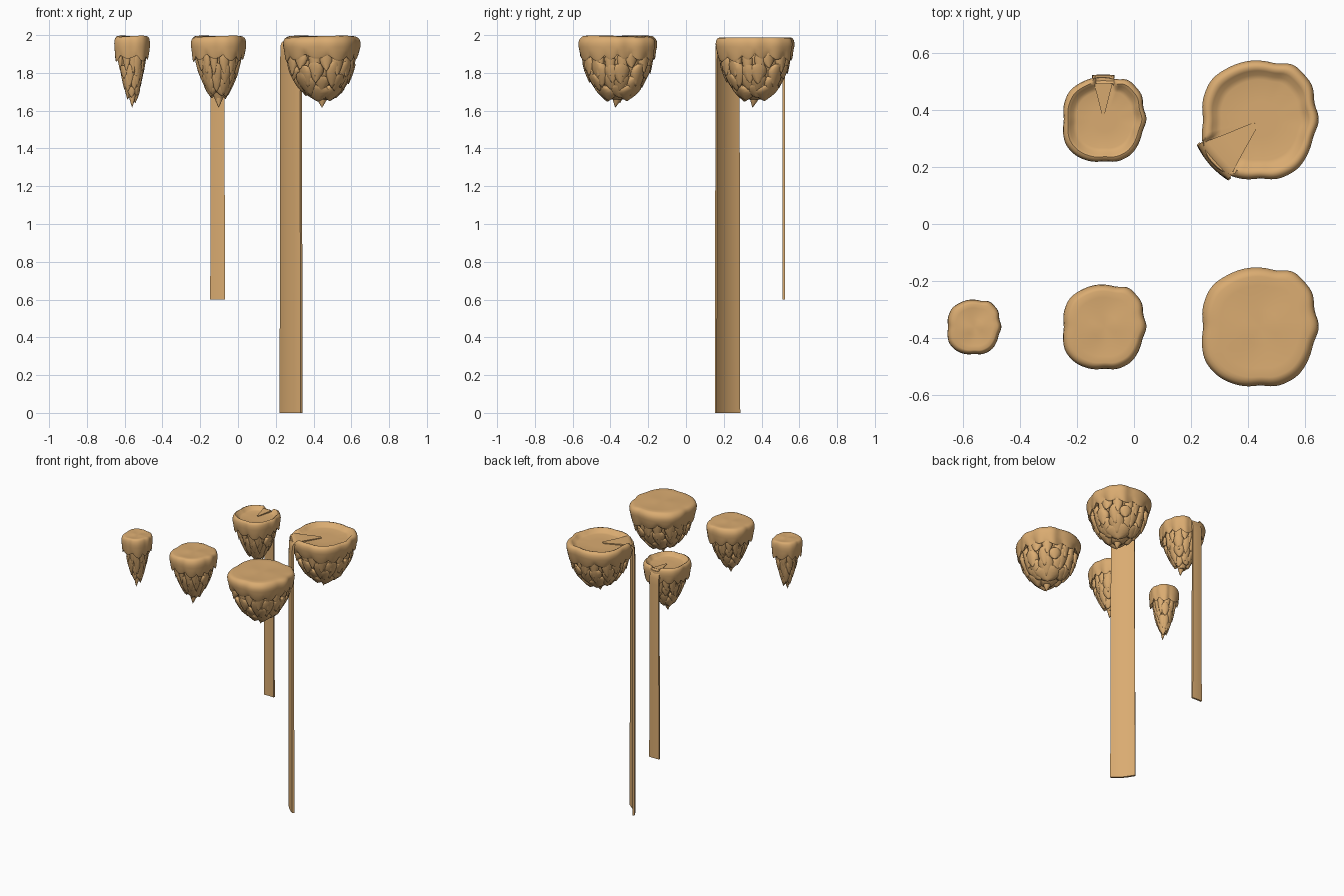
import bpy, bmesh, math, random
from mathutils import Vector

if "Cube" in bpy.data.objects:
    bpy.data.objects.remove(bpy.data.objects["Cube"])

TAN = bpy.data.materials.new("tan")
TAN.diffuse_color = (0.70, 0.41, 0.165, 1)
TAN.use_nodes = True
TAN.node_tree.nodes["Principled BSDF"].inputs["Base Color"].default_value = TAN.diffuse_color
TAU = 2 * math.pi
N = 112

# plan outline of the largest island, relative to its centre
OUT = [(.205, 0), (.185, .06), (.182, .12), (.155, .155), (.11, .198), (.06, .194), (-.04, .207), (-.115, .182),
       (-.172, .142), (-.204, .06), (-.199, 0), (-.205, -.065), (-.194, -.12), (-.145, -.175), (-.055, -.207),
       (0, -.202), (.055, -.207), (.13, -.17), (.166, -.115), (.183, -.055)]
POL = [(math.atan2(y, x) % TAU, math.hypot(x, y) / .205) for x, y in OUT]
POL.append((TAU, POL[0][1]))


def lerp(table, v):
    for (a, p), (b, q) in zip(table, table[1:]):
        if a <= v <= b:
            return p + (q - p) * (v - a) / (b - a)
    return table[0][1] if v < table[0][0] else table[-1][1]


def outline(a):
    # lightly smoothed polar radius
    return sum(lerp(POL, (a + d) % TAU) for d in (-.09, -.045, 0, .045, .09)) / 5


def finish(name, bm, angle=50):
    bmesh.ops.recalc_face_normals(bm, faces=bm.faces)
    me = bpy.data.meshes.new(name)
    bm.to_mesh(me)
    bm.free()
    ob = bpy.data.objects.new(name, me)
    bpy.context.collection.objects.link(ob)
    me.materials.append(TAN)
    bpy.ops.object.select_all(action='DESELECT')
    ob.select_set(True)
    bpy.context.view_layer.objects.active = ob
    bpy.ops.object.shade_smooth_by_angle(angle=math.radians(angle))
    return ob


def skin(bm, rings):
    # bridge closed rings of points and cap both ends
    vs = [[bm.verts.new(p) for p in r] for r in rings]
    n = len(vs[0])
    for r, s in zip(vs, vs[1:]):
        for i in range(n):
            bm.faces.new((r[i], r[(i + 1) % n], s[(i + 1) % n], s[i]))
    for r in (vs[0], vs[-1]):
        c = bm.verts.new(sum((v.co for v in r), Vector()) / n)
        for i in range(n):
            bm.faces.new((r[i], r[(i + 1) % n], c))


def cap(name, cx, cy, R, pool, spout, half):
    # rounded turf slab with a scalloped hanging edge
    if pool:
        prof = [(.3, 1.962), (.68, 1.962), (.76, 1.966), (.83, 1.982), (.89, 1.988)]
    else:
        prof = [(.3, 1.993), (.7, 1.994), (.85, 1.994), (.9, 1.991)]
    prof += [(.95, 1.984), (.985, 1.972), (1, 1.957), (.995, 1.938), (.975, 1.92)]
    lobes = 9 if R < .12 else 13
    rings = []
    for k, (f, z) in enumerate(prof + [(.95, 0), (.92, 0), (.6, 1.92)]):
        ring = []
        for i in range(N):
            a = TAU * i / N
            low = 1.893 - .026 * abs(math.sin(lobes * a / 2 + .8 * math.sin(2 * a))) + .009 * math.sin(3 * a + 1)
            zz = z or (low + .012 if f > .94 else low)
            rr = R * f * (1 + (outline(a) - 1) * min(1, f))
            if z > 1.95 and f > .7 and pool:
                # spillway cut through the rim
                d = abs((a - spout + math.pi) % TAU - math.pi) * rr
                zz = min(zz, 1.962 + max(0, d - half * .85) * 2.5)
            if not pool and f < .95:
                zz += .003 * math.sin(2 * a + 4 * f)
            ring.append((cx + rr * math.cos(a), cy + rr * math.sin(a), zz))
        rings.append(ring)
    bm = bmesh.new()
    skin(bm, rings)
    finish(name + "_cap", bm)


def shard(bm, cx, cy, a, r0, r1, z0, z1, w, d):
    # one pointed rock drip hanging from z0 to z1
    rad, tan = Vector((math.cos(a), math.sin(a), 0)), Vector((-math.sin(a), math.cos(a), 0))
    rings = []
    for t, s in ((0, .45), (.1, .8), (.3, 1), (.5, .92), (.68, .68), (.85, .36), (1, .05)):
        c = Vector((cx, cy, z0 + (z1 - z0) * t)) + rad * max(r0 + (r1 - r0) * t ** 1.4 - d * s, 0)
        rings.append([c + tan * (w * s * math.cos(TAU * j / 10)) + rad * (d * s * math.sin(TAU * j / 10))
                      for j in range(10)])
    skin(bm, rings)


def rock(name, cx, cy, R, taper, seed):
    rnd = random.Random(seed)
    prof = list(zip((1.62, 1.68, 1.74, 1.80, 1.86, 1.92), taper))
    bm = bmesh.new()
    # solid core
    skin(bm, [[(cx + R * lerp(prof, z - .03) * .86 * outline(a) * math.cos(a),
                cy + R * lerp(prof, z - .03) * .86 * outline(a) * math.sin(a), z)
               for a in (TAU * i / 40 for i in range(40))]
              for z in (1.93, 1.88, 1.83, 1.79, 1.75, 1.71, 1.68, 1.66)])
    # tiers of hanging shards
    big = R > .12
    for n, z0, z1, jit in ((16 if big else 11, 1.915, 1.80, .025), (13 if big else 9, 1.85, 1.745, .025),
                           (10 if big else 7, 1.79, 1.695, .02), (6 if big else 5, 1.74, 1.66, .02)):
        off = rnd.random()
        for i in range(n):
            a = TAU * (i + off + rnd.uniform(-.25, .25)) / n
            zb, zt = z1 + rnd.uniform(-jit, jit), z0 + rnd.uniform(-.012, .012)
            o = R * outline(a)
            r0, r1 = o * lerp(prof, zt - .02), o * lerp(prof, zb)
            w = math.pi * r0 / n * rnd.uniform(.85, 1.2)
            shard(bm, cx, cy, a, r0 * 1.01, r1, zt, zb, w, w * .65)
    # lowest point
    shard(bm, cx, cy, -1.6, .03 * R / .2 + .012, .014, 1.74, 1.618, .16 * R + .004, .14 * R + .004)
    finish(name + "_rock", bm, 60)


def waterfall(name, cx, cy, ang, r, half, bottom, bow, thick):
    # sheet running off the pool, bending over the rim and falling
    rad, tan = Vector((math.cos(ang), math.sin(ang), 0)), Vector((-math.sin(ang), math.cos(ang), 0))
    path = [(.1 * r, 1.967, .12), (.55 * r, 1.970, .6), (.8 * r, 1.972, .88), (r - .035, 1.969, 1),
            (r - .018, 1.960, 1), (r - .007, 1.943, 1), (r - .001, 1.915, 1), (r, 1.87, 1),
            (r, 1.2, 1.02), (r, bottom, 1.06)]
    rings = []
    for k, (d, z, s) in enumerate(path):
        p, q = path[max(k - 1, 0)], path[min(k + 1, len(path) - 1)]
        e = Vector((q[0] - p[0], q[1] - p[1])).normalized()
        nd, nz = e.y * thick, -e.x * thick
        us = [-1 + j / 4 for j in range(9)]
        fall = min(1, max(0, (1.975 - z) / .06))
        top = [Vector((cx, cy, z)) + rad * (d - bow * u * u * fall) + tan * (u * half * s) for u in us]
        low = [v + rad * nd + Vector((0, 0, nz)) for v in top]
        rings.append(top + low[::-1])
    for v in rings[-1]:
        v.z = bottom
    bm = bmesh.new()
    skin(bm, rings)
    finish(name + "_waterfall", bm, 40)


SMALL = (.14, .34, .52, .66, .78, .86)
MID = (.12, .34, .56, .74, .84, .89)
LARGE = (.14, .44, .70, .84, .91, .93)
# name, x, y, radius, taper, seed, waterfall (direction, distance, half width, bottom, bow, thickness)
ISLANDS = [
    ("small_island", -.56, -.362, .095, SMALL, 3, None),
    ("medium_island", -.102, -.362, .147, MID, 5, None),
    ("large_island", .445, -.362, .206, LARGE, 8, None),
    ("medium_pool_island", -.102, .367, .147, MID, 5, (math.radians(90), .158, .037, .6, .002, .012)),
    ("large_pool_island", .445, .365, .206, LARGE, 8, (math.radians(221.5), .238, .079, 0, .012, .014)),
]
for name, x, y, R, taper, seed, fall in ISLANDS:
    cap(name, x, y, R, fall is not None, fall[0] if fall else 0, fall[2] if fall else 0)
    rock(name, x, y, R, taper, seed)
    if fall:
        # the medium fall sits slightly left of its island's centre
        waterfall(name, x - (.006 if R < .2 else 0), y, *fall)
